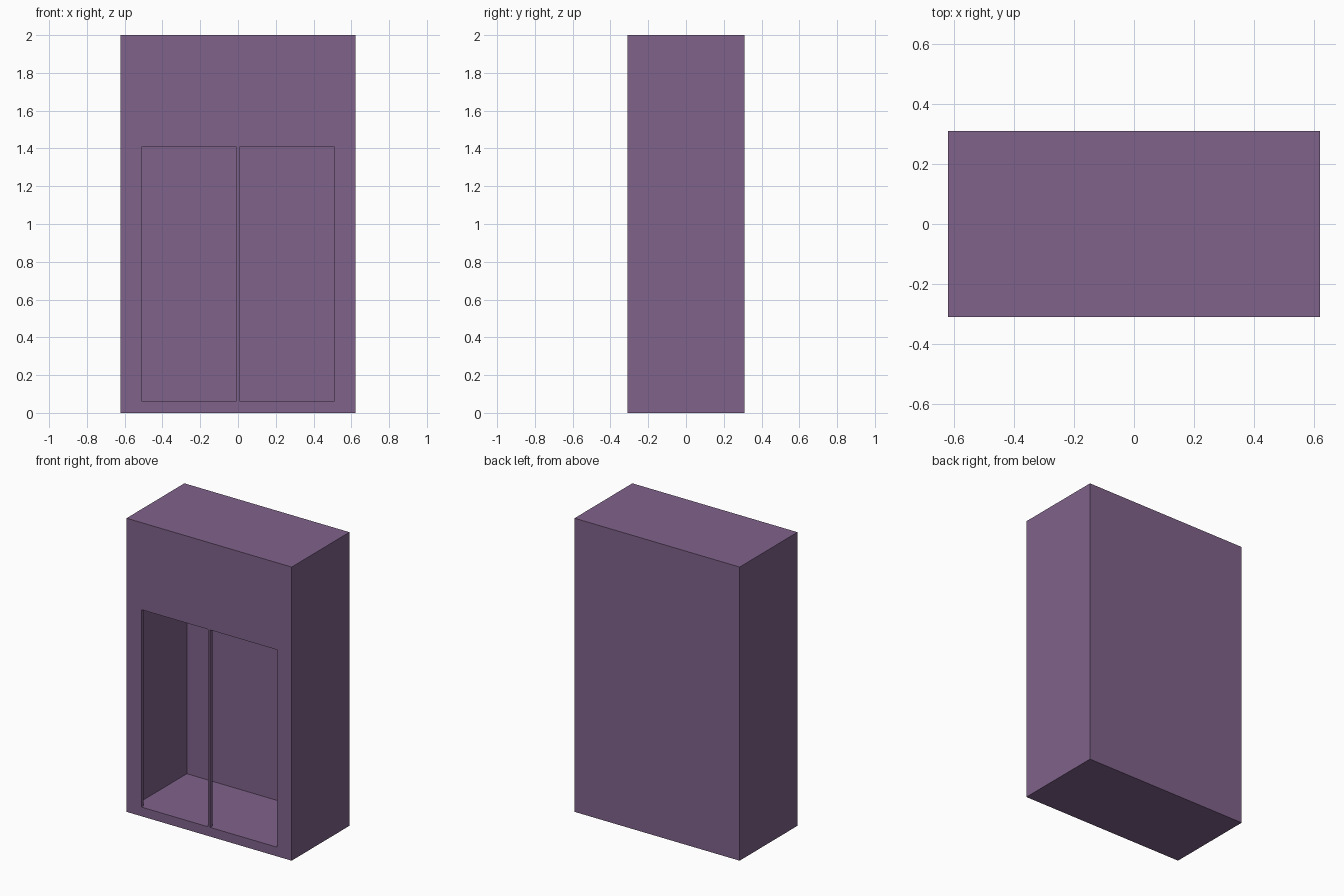
import bpy

if "Cube" in bpy.data.objects:
    bpy.data.objects.remove(bpy.data.objects["Cube"], do_unlink=True)

purple = bpy.data.materials.new("muted purple")
purple.use_nodes = True
colour = (0.215, 0.122, 0.256, 1)
purple.diffuse_color = colour
purple.node_tree.nodes["Principled BSDF"].inputs["Base Color"].default_value = colour

# Overall size, board thickness and front sheet thickness
W, D, H = 0.622, 0.311, 2.0
BOARD, FRONT = 0.0625, 0.024
# Door openings
OUTER, INNER, TOP = 0.511, 0.008, 1.407


def box(name, low, high):
    bpy.ops.mesh.primitive_cube_add(
        size=1, location=[(a + b) / 2 for a, b in zip(low, high)])
    obj = bpy.context.object
    obj.name = name
    obj.scale = [b - a for a, b in zip(low, high)]
    bpy.ops.object.transform_apply(location=True, rotation=False, scale=True)
    obj.data.materials.append(purple)
    return obj


def cut(body, cutter):
    mod = body.modifiers.new("cut", "BOOLEAN")
    mod.operation = "DIFFERENCE"
    mod.solver = "EXACT"
    mod.object = cutter
    bpy.context.view_layer.objects.active = body
    bpy.ops.object.modifier_apply(modifier=mod.name)
    bpy.data.objects.remove(cutter, do_unlink=True)


# Solid cabinet body
cabinet = box("cabinet_body", (-W, -D, 0), (W, D, H))

# Hollow interior behind the thin front
cut(cabinet, box("interior_cutter", (-W + BOARD, -D + FRONT, BOARD),
                 (W - BOARD, D - BOARD, H - BOARD)))

# Two tall openings with a slim post left between them
for side, x0, x1 in (("right", -OUTER, -INNER), ("left", INNER, OUTER)):
    cut(cabinet, box(side + "_opening_cutter", (x0, -D - 0.1, BOARD),
                     (x1, -D + 0.1, TOP)))
